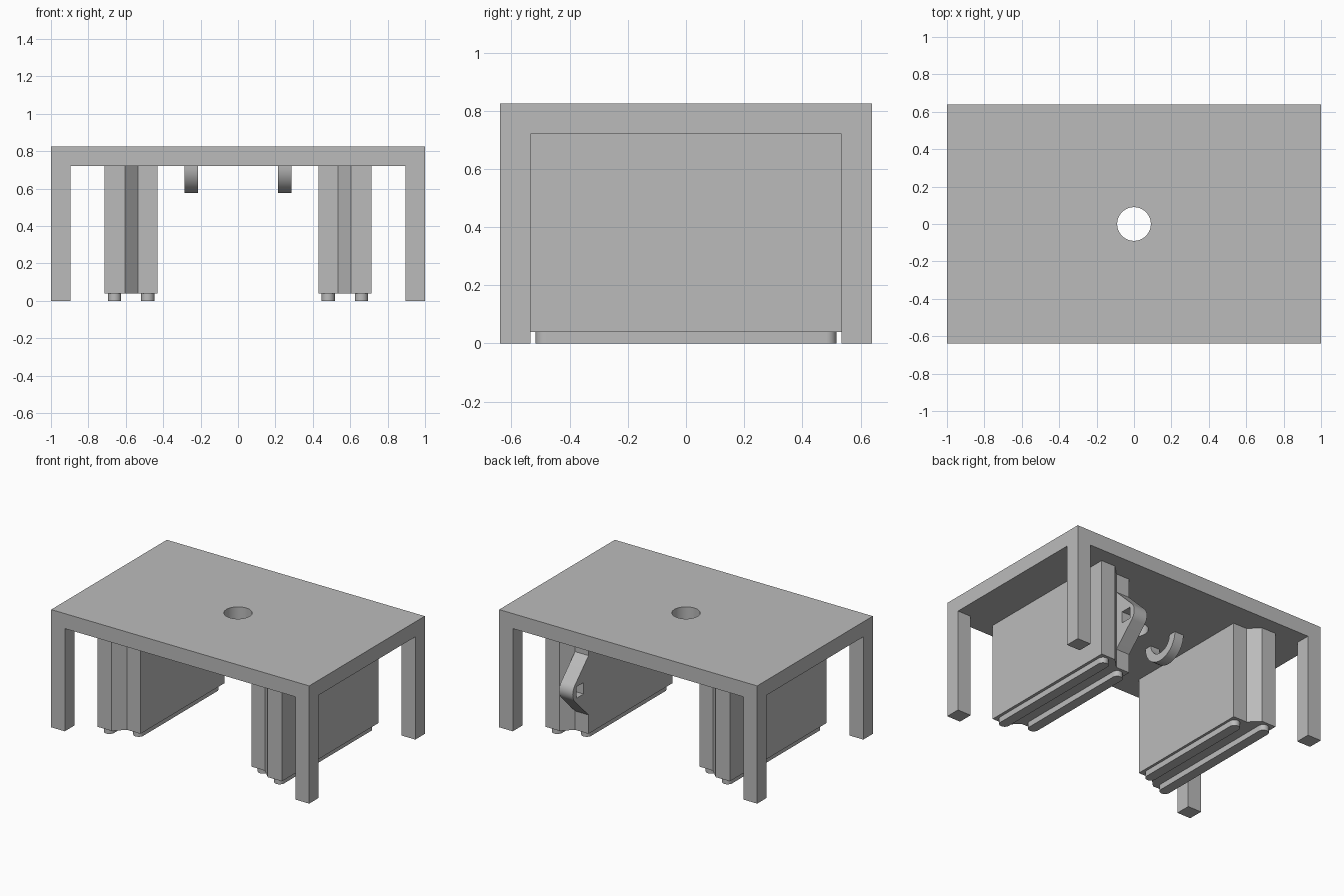
import bpy, bmesh, math
from mathutils import Matrix, Vector

cube = bpy.data.objects.get("Cube")
if cube:
    bpy.data.objects.remove(cube, do_unlink=True)

grey = bpy.data.materials.new("plain_grey")
grey.use_nodes = True
grey.diffuse_color = (0.5, 0.5, 0.5, 1)
grey.node_tree.nodes["Principled BSDF"].inputs["Base Color"].default_value = (0.5, 0.5, 0.5, 1)

UNDERSIDE, TOP = 0.72, 0.825
HALF_X, HALF_Y = 1.0, 0.64


def prism(name, outline, low, high, axis="Z"):
    """Extrude a closed outline: (x, y) along Z, or (y, z) along X."""
    place = (lambda p, d: Vector((p[0], p[1], d))) if axis == "Z" else (lambda p, d: Vector((d, p[0], p[1])))
    bm = bmesh.new()
    face = bm.faces.new([bm.verts.new(place(p, low)) for p in outline])
    moved = bmesh.ops.extrude_face_region(bm, geom=[face])["geom"]
    shift = place((0, 0), high - low)
    bmesh.ops.translate(bm, vec=shift, verts=[g for g in moved if isinstance(g, bmesh.types.BMVert)])
    bmesh.ops.recalc_face_normals(bm, faces=bm.faces)
    mesh = bpy.data.meshes.new(name)
    bm.to_mesh(mesh)
    bm.free()
    mesh.materials.append(grey)
    obj = bpy.data.objects.new(name, mesh)
    bpy.context.collection.objects.link(obj)
    return obj


def box(x0, x1, y0, y1):
    return [(x0, y0), (x1, y0), (x1, y1), (x0, y1)]


def arc(cx, cy, radius, start, end, steps):
    angles = [math.radians(start + (end - start) * i / steps) for i in range(steps + 1)]
    return [(cx + radius * math.cos(a), cy + radius * math.sin(a)) for a in angles]


def select(obj):
    bpy.ops.object.select_all(action="DESELECT")
    obj.select_set(True)
    bpy.context.view_layer.objects.active = obj


def smooth(obj):
    select(obj)
    bpy.ops.object.shade_smooth_by_angle(angle=math.radians(30))


def cut(obj, cutter):
    cutter.hide_render = True
    mod = obj.modifiers.new("cut", "BOOLEAN")
    mod.operation, mod.solver, mod.object = "DIFFERENCE", "EXACT", cutter
    select(obj)
    bpy.ops.object.modifier_apply(modifier=mod.name)
    bpy.data.objects.remove(cutter, do_unlink=True)


# Table top with a round cable hole
top = prism("table_top", box(-HALF_X, HALF_X, -HALF_Y, HALF_Y), UNDERSIDE, TOP)
cut(top, prism("hole_cutter", arc(0, 0, 0.09, 0, 352.5, 47), UNDERSIDE - 0.1, TOP + 0.1))
smooth(top)

for side, sx in (("left", 1), ("right", -1)):
    # Corner legs
    for end, sy in (("front", -1), ("back", 1)):
        prism(f"{end}_{side}_leg", box(sx * 0.895, sx * HALF_X, sy * 0.535, sy * HALF_Y), 0, UNDERSIDE)

    # Pedestal: the inner half is shorter, joined by slanted steps
    half = [(0.43, 0.465), (0.535, 0.465), (0.605, 0.535), (0.715, 0.535)]
    outline = half + [(x, -y) for x, y in reversed(half)]
    prism(f"{side}_pedestal", [(sx * x, y) for x, y in outline], 0.04, UNDERSIDE)

    # Round-ended runners under the pedestal
    for part, x, reach in (("inner", 0.4825, 0.445), ("outer", 0.66, 0.517)):
        r = 0.035
        stadium = arc(sx * x, reach - r, r, 0, 180, 16) + arc(sx * x, r - reach, r, 180, 360, 16)
        smooth(prism(f"{side}_{part}_runner", stadium, 0, 0.04))

    # Half-ring hook under the table top
    hook = arc(0, UNDERSIDE, 0.145, 180, 360, 24) + arc(0, UNDERSIDE, 0.09, 360, 180, 24)
    smooth(prism(f"{side}_hook", hook, sx * 0.25 - 0.035, sx * 0.25 + 0.035, "X"))

# Lug with a square hole on the back of the left pedestal
cy, cz, root = 0.56, 0.38, 0.465
lug = prism("lug", [(root, cz - 0.208)] + arc(cy, cz, 0.08, -45, 45, 12) + [(root, cz + 0.208)], 0.43, 0.535, "X")
cut(lug, prism("lug_cutter", box(cy - 0.04, cy + 0.04, cz - 0.04, cz + 0.04), 0.3, 0.7, "X"))
smooth(lug)
